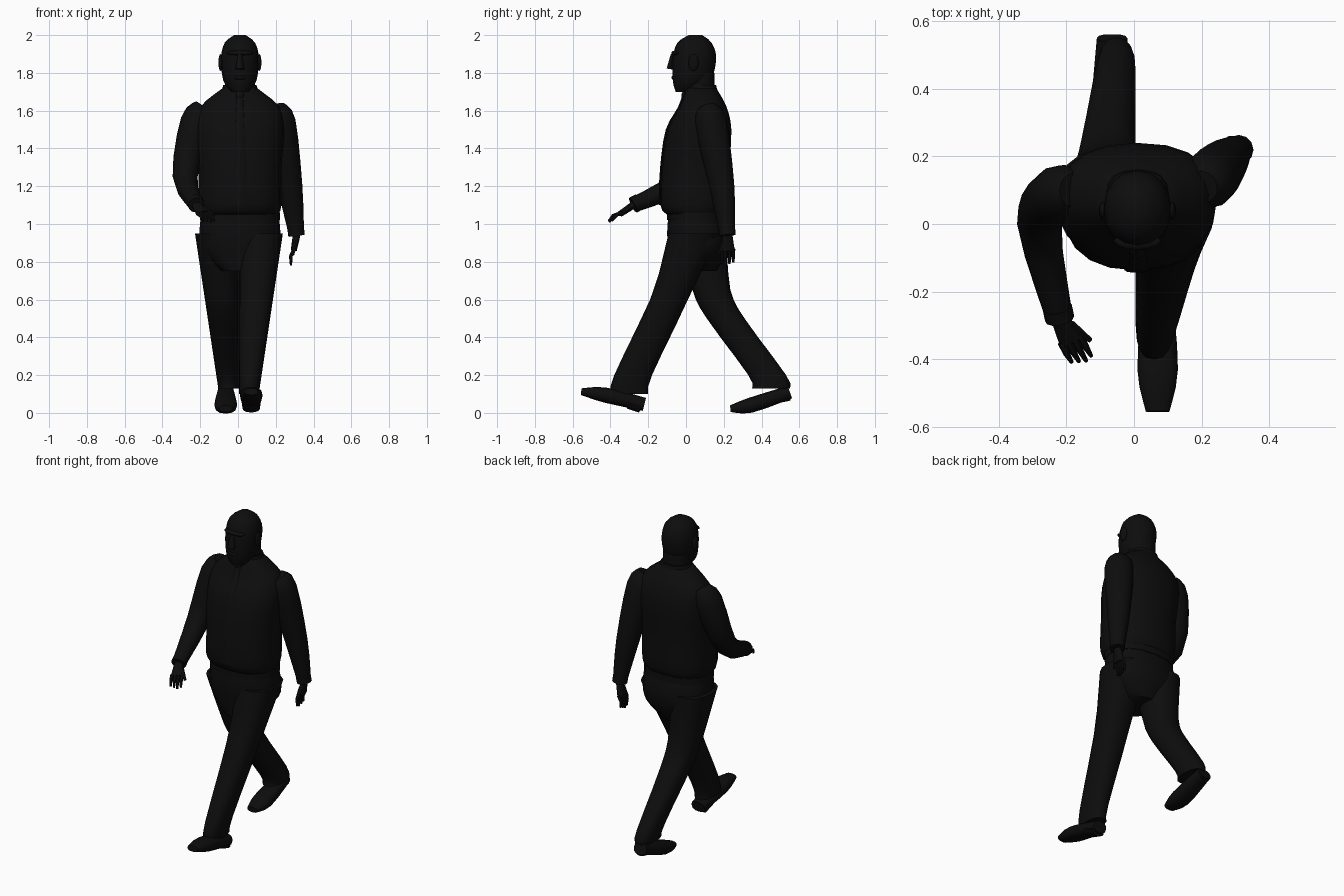
import bpy, bmesh, math
from mathutils import Vector

cube = bpy.data.objects.get("Cube")
if cube:
    bpy.data.objects.remove(cube)

black = bpy.data.materials.new("near_black")
black.use_nodes = True
shade = (0.004, 0.004, 0.004, 1)
black.diffuse_color = shade
black.node_tree.nodes["Principled BSDF"].inputs["Base Color"].default_value = shade
MIDDLE = 0.01


def finish(obj):
    """Give an object the material and smooth shading with sharp edges kept."""
    obj.data.materials.append(black)
    bpy.ops.object.select_all(action='DESELECT')
    obj.select_set(True)
    bpy.context.view_layer.objects.active = obj
    bpy.ops.object.shade_smooth_by_angle(angle=math.radians(45))


def skin(name, rings):
    """Join equal point rings into one closed object."""
    bm = bmesh.new()
    loops = [[bm.verts.new(point) for point in ring] for ring in rings]
    for low, high in zip(loops, loops[1:]):
        for i in range(len(low)):
            bm.faces.new((low[i - 1], low[i], high[i], high[i - 1]))
    bm.faces.new(loops[0])
    bm.faces.new(loops[-1])
    bmesh.ops.recalc_face_normals(bm, faces=bm.faces)
    mesh = bpy.data.meshes.new(name)
    bm.to_mesh(mesh)
    bm.free()
    obj = bpy.data.objects.new(name, mesh)
    bpy.context.collection.objects.link(obj)
    finish(obj)


def oval(center, across, along, sides, power):
    """Ring of points; a power below one makes it boxier."""
    ring = []
    for i in range(sides):
        angle = math.tau * i / sides
        c, s = math.cos(angle), math.sin(angle)
        ring.append(center + across * math.copysign(abs(c) ** power, c)
                    + along * math.copysign(abs(s) ** power, s))
    return ring


def spline(keys, steps=3):
    """Fill in a smooth curve through a few key rows of numbers."""
    rows = []
    for i in range(len(keys) - 1):
        before, start = keys[max(i - 1, 0)], keys[i]
        end, after = keys[i + 1], keys[min(i + 2, len(keys) - 1)]
        for step in range(steps):
            t = step / steps
            rows.append([b + t * (c - a + t * (2 * a - 5 * b + 4 * c - d
                                               + t * (3 * b - 3 * c + d - a))) / 2
                         for a, b, c, d in zip(before, start, end, after)])
    return rows + [list(keys[-1])]


def stack(name, rows, x=MIDDLE, sides=16, power=0.85):
    """Level cross-sections: height, y, half width, half depth."""
    skin(name, [oval(Vector((x, y, z)), Vector((width, 0, 0)), Vector((0, depth, 0)),
                     sides, power) for z, y, width, depth in rows])


def tube(name, path, side=(1, 0, 0), sides=12, power=1):
    """Limb along a path; each row is x, y, z, half width, half thickness."""
    points = [Vector(row[:3]) for row in path]
    rings = []
    for i, (point, row) in enumerate(zip(points, path)):
        ahead = points[min(i + 1, len(points) - 1)] - points[max(i - 1, 0)]
        ahead.normalize()
        across = Vector(side)
        across = (across - ahead * across.dot(ahead)).normalized()
        rings.append(oval(point, across * row[3], ahead.cross(across) * row[4], sides, power))
    skin(name, rings)


def ball(name, center, size):
    bpy.ops.mesh.primitive_uv_sphere_add(segments=12, ring_count=8, radius=1, location=center)
    obj = bpy.context.object
    obj.name = name
    obj.scale = size
    finish(obj)


def leg(label, side, line):
    """Trouser leg through height and y pairs, widening towards the hip."""
    rows = [(z, y, 0.045 + 0.075 * z, max(0.1, 0.15 * z)) for z, y in spline(line)]
    skin(label + "_trouser_leg", [
        oval(Vector((MIDDLE / 2 + side * width, y, z)), Vector((width, 0, 0)),
             Vector((0, depth, 0)), 16, 0.85) for z, y, width, depth in rows])


def shoe(label, x, heel, ball_of_foot, toe):
    """Shoe along a bent sole line of y and height pairs."""
    rows = []
    shape = ((0.045, 0.07), (0.06, 0.08), (0.035, 0.035))
    for (y, z), (width, height) in zip((heel, ball_of_foot, toe), shape):
        rows.append((x, y, z + height / 2, width, height / 2))
    tube(label + "_shoe", spline(rows), power=0.8)


def arm(label, joints, spread, fingertip):
    """Sleeve, cuff and hand from cap, shoulder, elbow and wrist points."""
    radii = (0.05, 0.085, 0.066, 0.04)
    tube(label + "_sleeve", spline([(*p, r, r) for p, r in zip(joints, radii)]))
    elbow, wrist, tip = Vector(joints[-2]), Vector(joints[-1]), Vector(fingertip)
    cuff = wrist.lerp(elbow, 0.12)
    tube(label + "_cuff", [(*p, 0.044, 0.044) for p in (cuff, wrist)])
    spread = Vector(spread).normalized()
    knuckle = wrist.lerp(tip, 0.5)
    tube(label + "_palm", spline([(*wrist, 0.026, 0.02), (*knuckle, 0.038, 0.016)]), spread)
    curl = (tip - wrist).cross(spread) * 0.06
    for i, finger in enumerate(("index", "middle", "ring", "little")):
        shift = spread * (0.03 - 0.02 * i)
        base = wrist.lerp(tip, 0.45) + shift
        end = knuckle.lerp(tip, 1 - 0.1 * abs(i - 1)) + shift
        bend = base.lerp(end, 0.5) + curl
        tube(f"{label}_{finger}_finger",
             [(*p, r, r) for p, r in ((base, 0.011), (bend, 0.01), (end, 0.006))],
             spread, 6)
    base = wrist.lerp(tip, 0.2) + spread * 0.02
    end = wrist.lerp(tip, 0.65) + spread * 0.05
    tube(label + "_thumb", [(*base, 0.015, 0.015), (*end, 0.008, 0.008)], spread, 6)


# Torso: shirt overhanging the belt and the seat of the trousers
shirt = spline([(1.05, 0.05, 0.2, 0.15), (1.1, 0.045, 0.22, 0.18),
                (1.3, 0.05, 0.22, 0.18), (1.5, 0.07, 0.235, 0.17),
                (1.62, 0.09, 0.21, 0.125), (1.72, 0.08, 0.09, 0.08)])
stack("shirt", shirt, sides=20)
stack("trouser_seat", spline([(0.75, 0.04, 0.1, 0.12), (0.85, 0.06, 0.2, 0.15),
                              (0.95, 0.06, 0.215, 0.16), (1.08, 0.05, 0.2, 0.14)]))
stack("belt", [(z, 0.055, 0.212, 0.155) for z in (1.02, 1.06)])

# Legs and shoes in mid stride
leg("left", 1, [(0.95, 0.05), (0.6, -0.09), (0.2, -0.28), (0.1, -0.3)])
leg("right", -1, [(0.95, 0.07), (0.65, 0.135), (0.5, 0.21), (0.2, 0.43), (0.13, 0.45)])
shoe("left", 0.07, (-0.22, 0.01), (-0.43, 0.055), (-0.555, 0.095))
shoe("right", -0.065, (0.55, 0.075), (0.34, 0), (0.235, 0.005))
tube("left_heel", [(0.07, -0.24, 0.02, 0.045, 0.02), (0.07, -0.3, 0.05, 0.05, 0.03)])
tube("right_heel", [(-0.065, 0.55, 0.09, 0.04, 0.025), (-0.065, 0.48, 0.08, 0.045, 0.03)])

# Arms swinging against the legs
arm("left", [(0.2, 0.11, 1.62), (0.22, 0.13, 1.54), (0.275, 0.19, 1.2), (0.31, 0.22, 0.94)],
    (0, -1, 0), (0.28, 0.22, 0.78))
arm("right", [(-0.18, 0.1, 1.62), (-0.22, 0.09, 1.54), (-0.28, 0, 1.25), (-0.22, -0.28, 1.1)],
    (0.9, 0.4, 0.1), (-0.15, -0.41, 1.01))

# Tie laid along the front of the shirt, narrowing to its knot
tie = [(z, y - depth, 0.04 - 0.04 * (z - 1.1), 0.007)
       for z, y, width, depth in shirt if 1.09 < z < 1.7]
stack("tie", tie, sides=8)
ball("tie_knot", (MIDDLE, -0.005, 1.68), (0.024, 0.02, 0.025))

# Neck, collar and head
stack("neck", [(z, 0.075, 0.08, 0.075) for z in (1.66, 1.8)])
stack("collar", [(1.68, 0.08, 0.105, 0.09), (1.735, 0.085, 0.088, 0.075)])
stack("head", spline([(1.7, -0.01, 0.045, 0.045), (1.76, 0.03, 0.088, 0.1),
                      (1.88, 0.045, 0.1, 0.115), (1.96, 0.045, 0.08, 0.09),
                      (2.0, 0.05, 0.03, 0.035)]), power=0.95)
tube("nose", [(MIDDLE, -0.07, 1.9, 0.01, 0.01), (MIDDLE, -0.083, 1.82, 0.024, 0.02)], sides=8)
ball("brow", (MIDDLE, -0.05, 1.905), (0.07, 0.027, 0.015))
ball("mouth", (MIDDLE, -0.06, 1.775), (0.035, 0.018, 0.012))
for label, side in (("right", -1), ("left", 1)):
    ball(label + "_ear", (MIDDLE + side * 0.102, 0.04, 1.855), (0.012, 0.027, 0.045))
